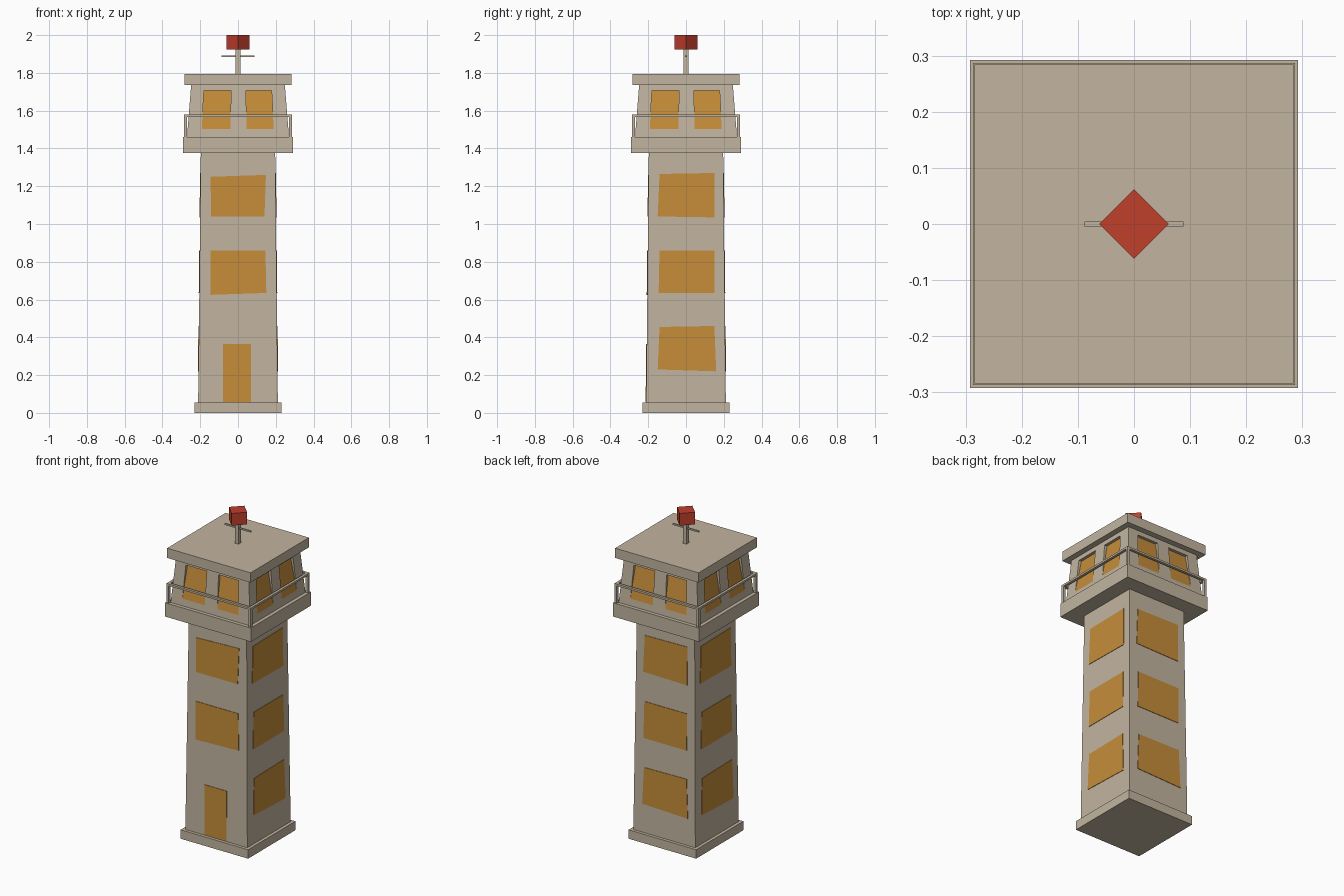
import bpy, bmesh
from math import pi
from mathutils import Vector, Matrix

if "Cube" in bpy.data.objects:
    bpy.data.objects.remove(bpy.data.objects["Cube"], do_unlink=True)


def material(name, rgb):
    m = bpy.data.materials.new(name)
    m.use_nodes = True
    m.diffuse_color = (*rgb, 1)
    bsdf = next(n for n in m.node_tree.nodes if n.type == 'BSDF_PRINCIPLED')
    bsdf.inputs["Base Color"].default_value = (*rgb, 1)
    return m


STONE = material("beige stone", (0.54, 0.46, 0.35))
AMBER = material("amber window", (0.56, 0.265, 0.042))
RED = material("red lamp", (0.53, 0.05, 0.025))


def finish(name, bm, *mats):
    bmesh.ops.recalc_face_normals(bm, faces=bm.faces)
    mesh = bpy.data.meshes.new(name)
    bm.to_mesh(mesh)
    bm.free()
    for m in mats:
        mesh.materials.append(m)
    obj = bpy.data.objects.new(name, mesh)
    bpy.context.collection.objects.link(obj)
    return obj


def block(name, low, high, z0, z1, mat=STONE, at=(0, 0), turn=0):
    """Box or tapered box; low and high are (half x, half y) at each end."""
    bm = bmesh.new()
    bmesh.ops.create_cube(bm, size=2)
    for v in bm.verts:
        hx, hy = high if v.co.z > 0 else low
        v.co = (v.co.x * hx, v.co.y * hy, z1 if v.co.z > 0 else z0)
    bm.transform(Matrix.Translation((*at, 0)) @ Matrix.Rotation(turn, 4, 'Z'))
    return finish(name, bm, mat)


def square(name, half, z0, z1, top=None, **kw):
    top = half if top is None else top
    return block(name, (half, half), (top, top), z0, z1, **kw)


def side(k):
    return Matrix.Rotation(k * pi / 2, 4, 'Z')


# Tower body
SHAFT = (0.211, 0.197, 0.055, 1.375)
square("base_plinth", 0.23, 0, 0.055)
square("tower_shaft", SHAFT[0], SHAFT[2], SHAFT[3], top=SHAFT[1])
square("gallery_deck", 0.292, 1.375, 1.46)
square("roof_slab", 0.284, 1.735, 1.795)


def panel(name, corners, k):
    """Thin plate lying on the sloping shaft wall of side k."""
    bm = bmesh.new()
    r0, r1, z0, z1 = SHAFT
    rings = []
    for lift in (-0.003, 0.003):
        rings.append([bm.verts.new((u, -(r0 + (r1 - r0) * (z - z0) / (z1 - z0) + lift), z))
                      for u, z in corners])
    back, front = rings
    bm.faces.new(front)
    bm.faces.new(back[::-1])
    for i in range(4):
        j = (i + 1) % 4
        bm.faces.new((back[i], back[j], front[j], front[i]))
    bm.transform(side(k))
    finish(name, bm, AMBER)


# Slightly uneven hand-cut openings: corners as (across, height)
door = [(-0.08, 0.057), (0.07, 0.057), (0.07, 0.365), (-0.08, 0.365)]
front_rows = [door,
              [(-0.145, 0.625), (0.15, 0.635), (0.145, 0.86), (-0.145, 0.86)],
              [(-0.143, 1.04), (0.14, 1.04), (0.148, 1.26), (-0.145, 1.25)]]
other_rows = [[(-0.15, 0.23), (0.16, 0.22), (0.15, 0.46), (-0.14, 0.455)],
              [(-0.145, 0.635), (0.15, 0.635), (0.15, 0.86), (-0.14, 0.86)],
              [(-0.15, 1.04), (0.15, 1.035), (0.15, 1.27), (-0.14, 1.265)]]
for k, where in enumerate(("front", "left", "back", "right")):
    for i, corners in enumerate(other_rows if k else front_rows):
        kind = "door" if corners is door else f"window_{i + 1}"
        panel(f"{where}_{kind}", corners, k)

# Lookout cabin: tapered walls with window panes leaning in at the top
cols = [-1, -0.72, -0.15, 0.17, 0.71, 1]
rows = [1.46, 1.502, 1.706, 1.735]
bm = bmesh.new()
for k in range(4):
    def point(u, z, inset=0):
        r = 0.27 - 0.022 * (z - rows[0]) / (rows[-1] - rows[0])
        return side(k) @ Vector((u * r, inset - r, z))

    def face(*pts, slot=0):
        bm.faces.new([bm.verts.new(p) for p in pts]).material_index = slot

    for c in range(5):
        for r in range(3):
            u0, u1, z0, z1 = cols[c], cols[c + 1], rows[r], rows[r + 1]
            a, b, t, s = point(u0, z0), point(u1, z0), point(u1, z1), point(u0, z1)
            if r == 1 and c in (1, 3):
                t2, s2 = point(u1, z1, 0.018), point(u0, z1, 0.018)
                face(a, b, t2, s2, slot=1)
                face(s2, t2, t, s)
                face(b, t, t2)
                face(a, s2, s)
            else:
                face(a, b, t, s)
bmesh.ops.remove_doubles(bm, verts=bm.verts, dist=0.0005)
bmesh.ops.holes_fill(bm, edges=bm.edges, sides=0)
finish("lookout_cabin", bm, STONE, AMBER)

# Gallery railing
POST, REACH = 0.008, 0.279
for i, (sx, sy) in enumerate([(-1, -1), (1, -1), (1, 1), (-1, 1)]):
    square(f"rail_post_{i + 1}", POST, 1.46, 1.57, at=(sx * REACH, sy * REACH))
for k, where in enumerate(("front", "left", "back", "right")):
    centre = side(k) @ Vector((0, -REACH, 0))
    size = (REACH + POST, POST)
    block(f"{where}_handrail", size, size, 1.567, 1.579, at=centre.xy, turn=k * pi / 2)

# Mast, crossbar and lamp
square("mast", 0.013, 1.795, 1.925)
block("mast_crossbar", (0.088, 0.0045), (0.088, 0.0045), 1.884, 1.893)
square("signal_lamp", 0.0438, 1.925, 2.0, mat=RED, turn=pi / 4)
